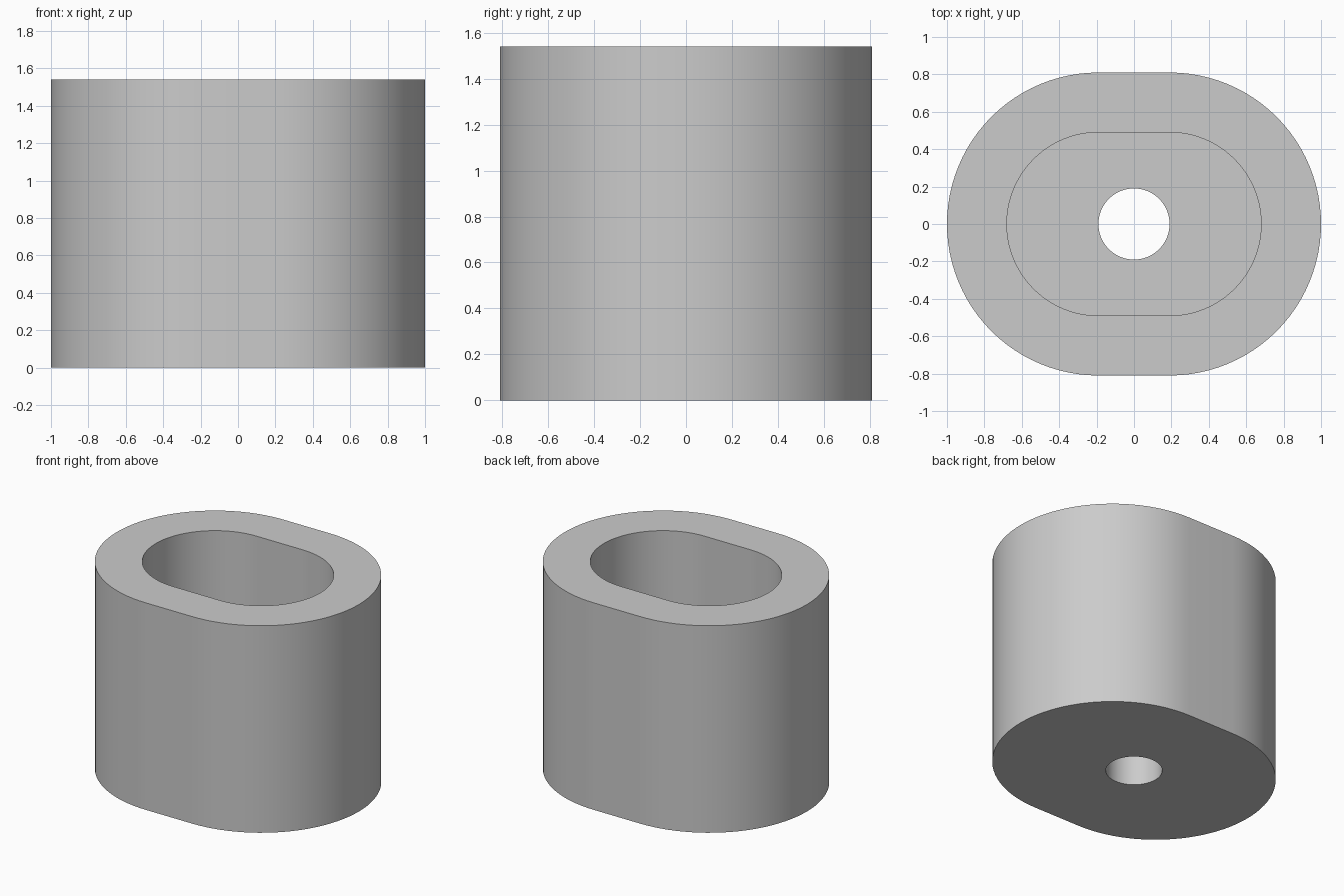
import bpy, bmesh
from math import pi, cos, sin, radians

cube = bpy.data.objects.get("Cube")
if cube:
    bpy.data.objects.remove(cube, do_unlink=True)

HEIGHT, FLOOR = 1.54, 0.325   # overall height, thickness of the pocket floor
STRAIGHT = 0.19               # half length of the flat sides
ARC = 48                      # segments in each rounded end

grey = bpy.data.materials.new("plain grey")
grey.use_nodes = True
colour = (0.6, 0.6, 0.6, 1)
grey.diffuse_color = colour
grey.node_tree.nodes["Principled BSDF"].inputs["Base Color"].default_value = colour


def slot_ring(bm, radius, z):
    """Two half circles joined by straight sides."""
    ring = []
    for side in (1, -1):
        for i in range(ARC + 1):
            a = -pi / 2 + pi * i / ARC
            ring.append(bm.verts.new((side * (STRAIGHT + radius * cos(a)), side * radius * sin(a), z)))
    return ring


def round_ring(bm, radius, z):
    """Circle with the same vertex count as a slot ring."""
    n = 2 * (ARC + 1)
    angles = [-pi / 2 + 2 * pi * (i + 0.5) / n for i in range(n)]
    return [bm.verts.new((radius * cos(a), radius * sin(a), z)) for a in angles]


# Body: outer wall, rim, pocket, floor and through hole as one closed loft
bm = bmesh.new()
rings = [
    slot_ring(bm, 0.81, 0),
    slot_ring(bm, 0.81, HEIGHT),
    slot_ring(bm, 0.49, HEIGHT),
    slot_ring(bm, 0.49, FLOOR),
    round_ring(bm, 0.19, FLOOR),
    round_ring(bm, 0.19, 0),
]
for lower, upper in zip(rings, rings[1:] + rings[:1]):
    count = len(lower)
    for i in range(count):
        j = (i + 1) % count
        bm.faces.new((lower[i], lower[j], upper[j], upper[i]))
bmesh.ops.recalc_face_normals(bm, faces=bm.faces[:])

mesh = bpy.data.meshes.new("slotted_sleeve")
bm.to_mesh(mesh)
bm.free()
mesh.materials.append(grey)
body = bpy.data.objects.new("slotted_sleeve", mesh)
bpy.context.collection.objects.link(body)

# Smooth walls with sharp rims
bpy.ops.object.select_all(action="DESELECT")
body.select_set(True)
bpy.context.view_layer.objects.active = body
bpy.ops.object.shade_smooth_by_angle(angle=radians(30))
